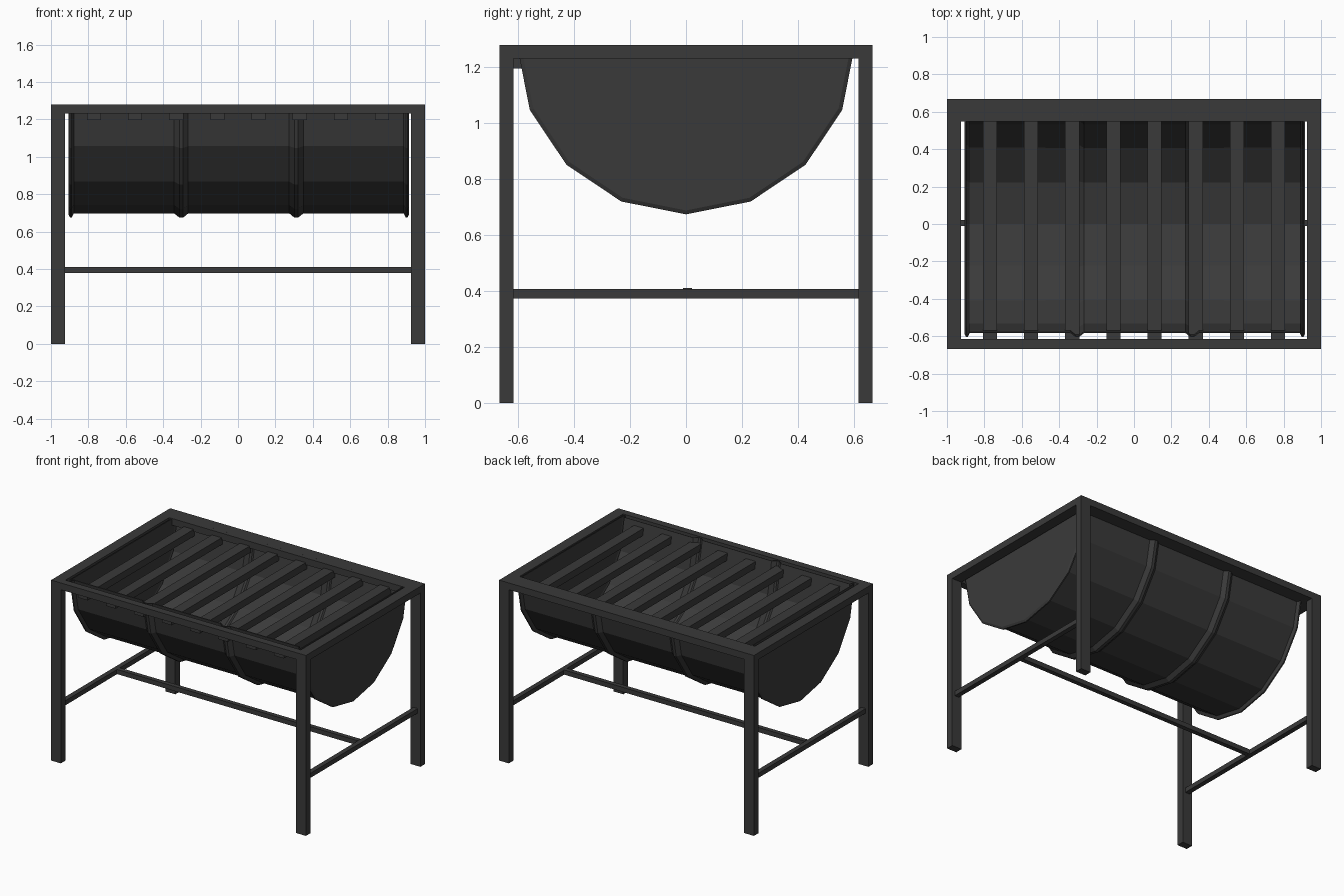
import bpy, bmesh, math

if "Cube" in bpy.data.objects:
    bpy.data.objects.remove(bpy.data.objects["Cube"])

mat = bpy.data.materials.new("dark_steel")
mat.diffuse_color = (0.042, 0.042, 0.042, 1)
mat.use_nodes = True
mat.node_tree.nodes["Principled BSDF"].inputs["Base Color"].default_value = mat.diffuse_color


def make_object(name, bm):
    me = bpy.data.meshes.new(name)
    bmesh.ops.recalc_face_normals(bm, faces=bm.faces[:])
    bm.to_mesh(me)
    bm.free()
    me.materials.append(mat)
    ob = bpy.data.objects.new(name, me)
    bpy.context.collection.objects.link(ob)
    return ob


def box(name, x0, x1, y0, y1, z0, z1):
    bm = bmesh.new()
    bmesh.ops.create_cube(bm, size=1)
    for v in bm.verts:
        v.co = (x0 + (v.co.x + .5) * (x1 - x0),
                y0 + (v.co.y + .5) * (y1 - y0),
                z0 + (v.co.z + .5) * (z1 - z0))
    return make_object(name, bm)


TOP, RAIL = 1.28, 1.232

# Legs, side rails and side braces, mirrored left / right
for s, side in ((-1, "left"), (1, "right")):
    xa, xb = sorted((s * 0.924, s * 1.0))
    box(side + "_front_leg", xa, xb, -0.667, -0.616, 0, RAIL)
    box(side + "_back_leg", xa, xb, 0.616, 0.667, 0, RAIL)
    box(side + "_top_rail", xa, xb, -0.667, 0.667, RAIL, TOP)
    xa, xb = sorted((s * 0.945, s * 0.979))
    box(side + "_brace", xa, xb, -0.617, 0.617, 0.375, 0.408)

# Long rails (the back one is wider) and long brace
box("front_top_rail", -0.924, 0.924, -0.667, -0.615, RAIL, TOP)
box("back_top_rail", -0.924, 0.924, 0.547, 0.667, RAIL, TOP)
box("long_brace", -0.945, 0.945, -0.011, 0.021, 0.378, 0.411)

# Grate bars
for i in range(8):
    x = (i - 3.5) * 0.22
    box(f"grate_bar_{i + 1}", x - 0.038, x + 0.038, -0.64, 0.56, 1.197, 1.247)

# Half drum: profile (x, radius) with rims and ribs, turned half way round
R, RIM = 0.582, 0.604
half = [(0.27, R), (0.297, RIM), (0.318, RIM), (0.345, R),
        (0.882, R), (0.893, RIM), (0.902, RIM), (0.909, 0.59), (0.909, 0)]
profile = [(-x, r) for x, r in reversed(half)] + half
bm = bmesh.new()
rows = []
for k in range(9):
    a = math.pi * k / 8
    rows.append([bm.verts.new((x + 0.004, -r * math.cos(a), TOP - 0.001 - r * math.sin(a)))
                 for x, r in profile])
for a, b in zip(rows, rows[1:]):
    for j in range(len(profile) - 1):
        bm.faces.new((a[j], a[j + 1], b[j + 1], b[j]))
bmesh.ops.remove_doubles(bm, verts=bm.verts[:], dist=1e-5)
drum = make_object("half_drum", bm)
# Thin sheet wall
mod = drum.modifiers.new("wall", 'SOLIDIFY')
mod.thickness = 0.006
mod.offset = -1
